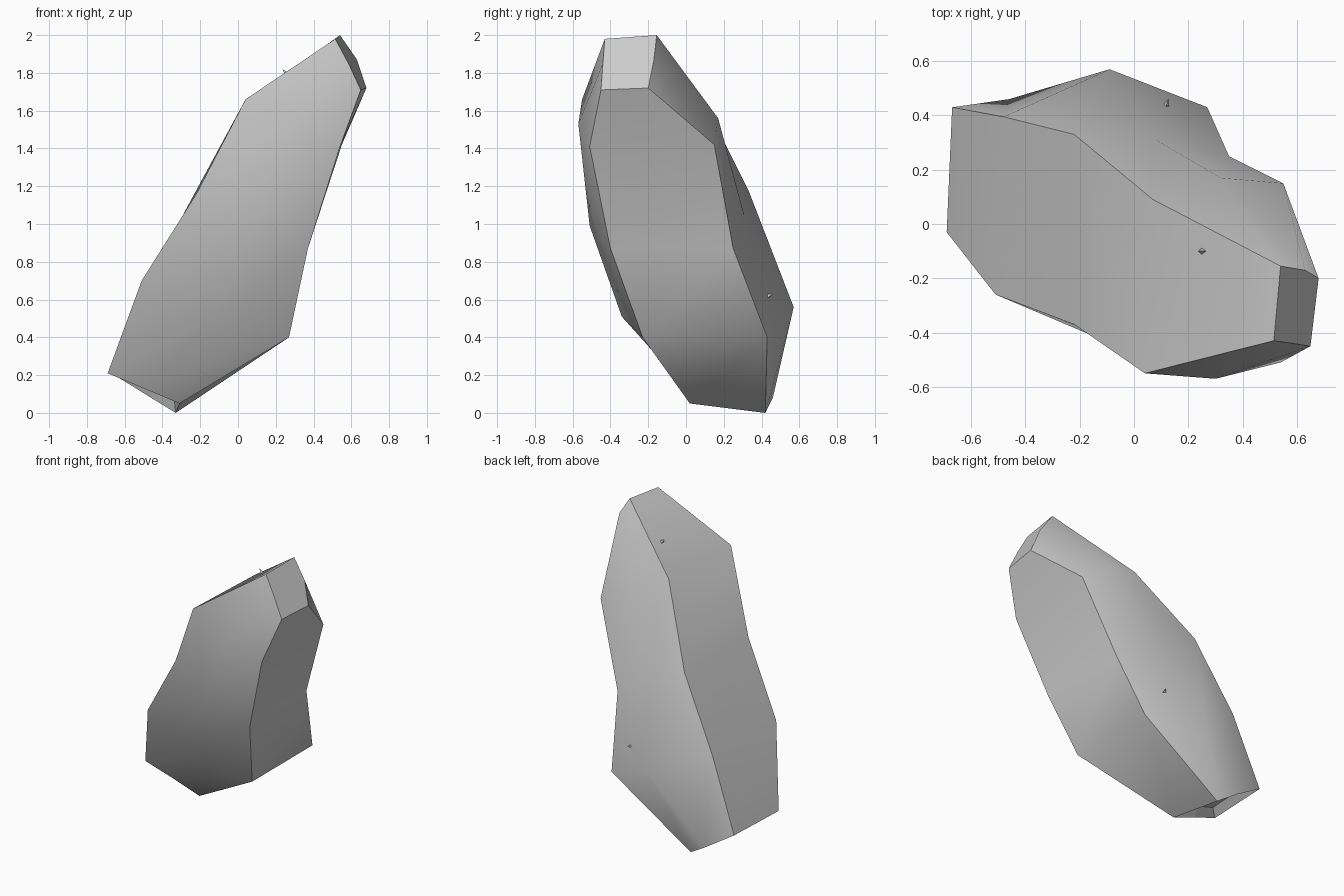
import bpy
import bmesh
from mathutils import Vector

default_cube = bpy.data.objects.get("Cube")
if default_cube:
    bpy.data.objects.remove(default_cube, do_unlink=True)


def make_material(name, colour):
    material = bpy.data.materials.new(name)
    material.use_nodes = True
    material.diffuse_color = colour
    material.node_tree.nodes["Principled BSDF"].inputs["Base Color"].default_value = colour
    return material


def finish_object(name, bm, material):
    bmesh.ops.recalc_face_normals(bm, faces=bm.faces)
    mesh = bpy.data.meshes.new(name)
    bm.to_mesh(mesh)
    bm.free()
    mesh.materials.append(material)
    stone = bpy.data.objects.new(name, mesh)
    bpy.context.collection.objects.link(stone)
    return stone


grey = make_material("pale_stone_grey", (0.6, 0.6, 0.6, 1.0))

# Long edges of the rock, each running from the foot up to the tip
rails = {
    "front_low_x": [(-.69, -.03, .21), (-.51, -.26, .7), (-.22, -.37, 1.16),
                    (.04, -.55, 1.66), (.515, -.43, 1.98)],
    "front_ridge": [(-.5, 0, .13), (-.12, -.34, .51), (.08, -.51, .99),
                    (.3, -.57, 1.53), (.585, -.44, 1.85)],
    "front_high_x": [(-.31, .02, .05), (.27, -.23, .4), (.37, -.4, .87),
                     (.54, -.51, 1.41), (.65, -.45, 1.71)],
    "back_high_x": [(-.33, .42, 0), (.27, .43, .4), (.35, .25, .87),
                    (.55, .15, 1.42), (.68, -.2, 1.72)],
    "back_ridge": [(-.46, .46, .08), (-.09, .57, .56), (.08, .31, 1.04),
                   (.32, .17, 1.56), (.63, -.17, 1.87)],
    "back_low_x": [(-.67, .43, .21), (-.48, .395, .7), (-.22, .33, 1.18),
                   (.07, .09, 1.66), (.54, -.155, 2)],
}

# Rock body: strips between neighbouring rails, closed at both ends
bm = bmesh.new()
columns = [[bm.verts.new(point) for point in rail] for rail in rails.values()]
for index, column in enumerate(columns):
    neighbour = columns[(index + 1) % len(columns)]
    for step in range(len(column) - 1):
        bm.faces.new((column[step], neighbour[step],
                      neighbour[step + 1], column[step + 1]))
tip = bm.faces.new([column[-1] for column in columns])
foot = bm.faces.new([column[0] for column in columns][::-1])
bmesh.ops.recalc_face_normals(bm, faces=bm.faces)

# Smooth faces, with hard edges on the corner rails and around the ends
for face in bm.faces:
    face.smooth = True
for name, column in zip(rails, columns):
    if "ridge" not in name:
        for lower, upper in zip(column, column[1:]):
            bm.edges.get((lower, upper)).smooth = False
for face in (tip, foot):
    face.smooth = False
    for edge in face.edges:
        edge.smooth = False

# Shallow broken hollow in the foot
rim = bmesh.ops.inset_individual(bm, faces=[foot], thickness=0.04, depth=0)
for face in rim["faces"]:
    face.smooth = False
for vert in foot.verts:
    vert.co += Vector((.02, 0, .06))
finish_object("rock_body", bm, grey)


# Tiny chips standing out of the surface
def add_chip(name, place, direction):
    bm = bmesh.new()
    bmesh.ops.create_cone(bm, cap_ends=True, segments=3, radius1=.02,
                          radius2=0, depth=.05)
    chip = finish_object(name, bm, grey)
    chip.location = place
    chip.rotation_euler = Vector(direction).to_track_quat("Z", "Y").to_euler()


add_chip("back_chip", (.12, .44, .62), (.3, 1, .4))
add_chip("upper_chip", (.25, -.1, 1.8), (-.6, 0, .8))
